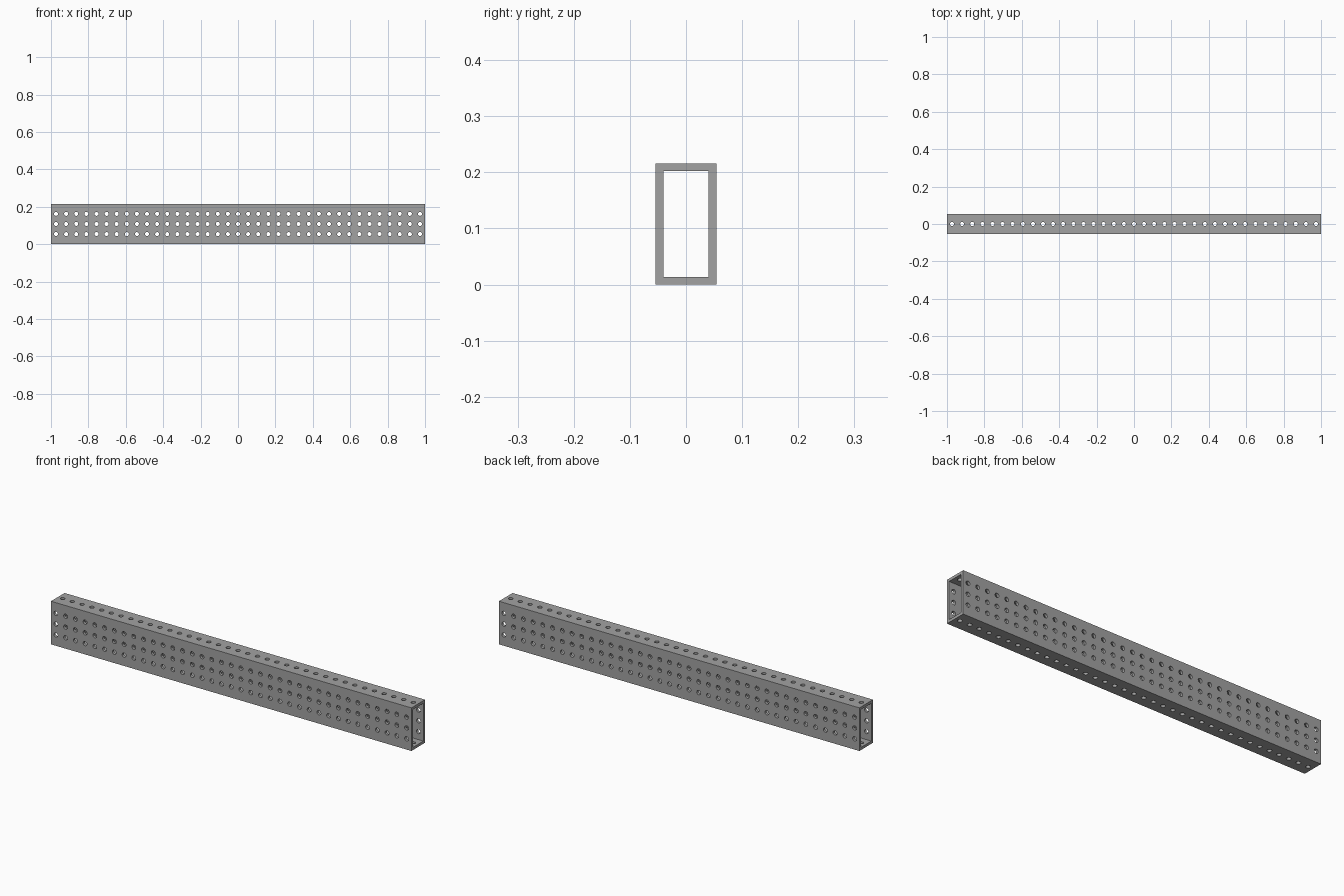
import bpy, bmesh
from math import pi
from mathutils import Matrix, Vector

if "Cube" in bpy.data.objects:
    bpy.data.objects.remove(bpy.data.objects["Cube"], do_unlink=True)

PITCH = 2 / 37            # hole spacing
WIDTH, HEIGHT = 2 * PITCH, 4 * PITCH
WALL = PITCH / 4
RADIUS = PITCH * 0.2

metal = bpy.data.materials.new("Grey Aluminium")
metal.use_nodes = True
grey = (0.36, 0.36, 0.36, 1)
metal.diffuse_color = grey
metal.node_tree.nodes["Principled BSDF"].inputs["Base Color"].default_value = grey


def make_object(name, bm):
    mesh = bpy.data.meshes.new(name)
    bmesh.ops.recalc_face_normals(bm, faces=bm.faces)
    bm.to_mesh(mesh)
    bm.free()
    mesh.materials.append(metal)
    obj = bpy.data.objects.new(name, mesh)
    bpy.context.collection.objects.link(obj)
    return obj


# Hollow rectangular tube: a ring profile swept along x
def profile_loop(bm, x, inset):
    y, low, high = WIDTH / 2 - inset, inset, HEIGHT - inset
    return [bm.verts.new((x, *p)) for p in ((-y, low), (y, low), (y, high), (-y, high))]


bm = bmesh.new()
outer_a, inner_a = profile_loop(bm, -1, 0), profile_loop(bm, -1, WALL)
outer_b, inner_b = profile_loop(bm, 1, 0), profile_loop(bm, 1, WALL)
for a, b in ((outer_a, outer_b), (outer_b, inner_b), (inner_b, inner_a), (inner_a, outer_a)):
    for i in range(4):
        j = (i + 1) % 4
        bm.faces.new((a[i], a[j], b[j], b[i]))
tube = make_object("perforated_tube", bm)

# Drills: one short cylinder for each hole in each wall
bm = bmesh.new()


def drill(centre, turn):
    bmesh.ops.create_cone(bm, cap_ends=True, segments=24, radius1=RADIUS, radius2=RADIUS,
                          depth=WALL * 2, matrix=Matrix.Translation(Vector(centre)) @ turn)


sideways = Matrix.Rotation(pi / 2, 4, "X")
upright = Matrix.Identity(4)
for column in range(37):
    x = -1 + PITCH * (column + 0.5)
    for side in (-1, 1):
        for row in (1, 2, 3):
            drill((x, side * (WIDTH - WALL) / 2, row * PITCH), sideways)
        drill((x, 0, HEIGHT / 2 + side * (HEIGHT - WALL) / 2), upright)
drills = make_object("hole_drills", bm)
drills.hide_render = True

# Cut the holes, then discard the drills
bpy.context.view_layer.objects.active = tube
cut = tube.modifiers.new("holes", "BOOLEAN")
cut.operation = "DIFFERENCE"
cut.solver = "EXACT"
cut.object = drills
bpy.ops.object.modifier_apply(modifier=cut.name)
bpy.data.objects.remove(drills, do_unlink=True)

# Smooth hole walls with crisp edges
bpy.ops.object.select_all(action="DESELECT")
tube.select_set(True)
bpy.ops.object.shade_smooth_by_angle()
